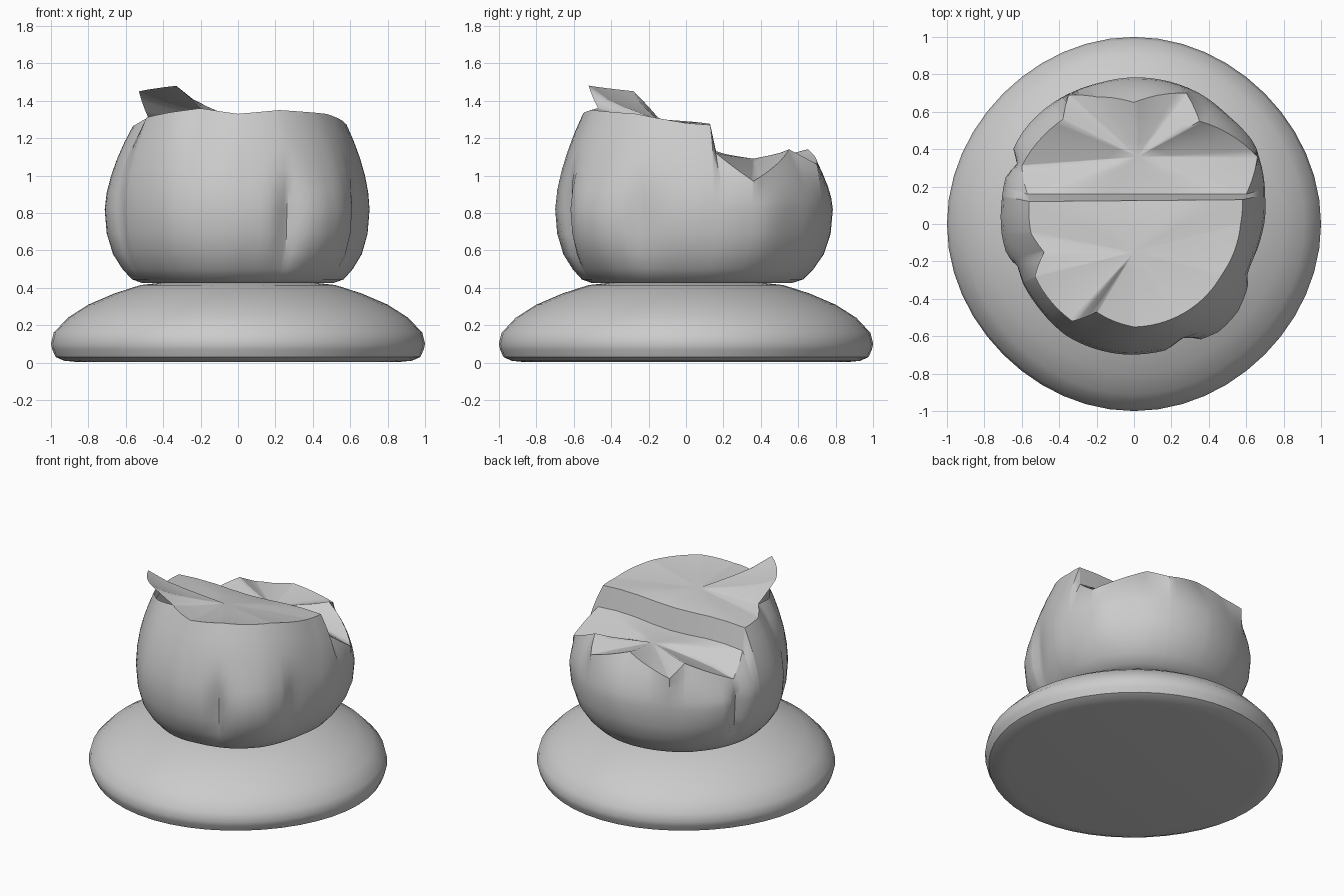
import bpy, bmesh
from math import atan2, hypot, cos, sin, tau
from mathutils import Vector

if "Cube" in bpy.data.objects:
    bpy.data.objects.remove(bpy.data.objects["Cube"])


def finish(bm, name, angle=0.7):
    bmesh.ops.recalc_face_normals(bm, faces=bm.faces)
    me = bpy.data.meshes.new(name)
    bm.to_mesh(me)
    bm.free()
    ob = bpy.data.objects.new(name, me)
    bpy.context.collection.objects.link(ob)
    bpy.ops.object.select_all(action='DESELECT')
    ob.select_set(True)
    bpy.context.view_layer.objects.active = ob
    bpy.ops.object.shade_smooth_by_angle(angle=angle)
    return ob


def loft(bm, rings):
    # skin a stack of closed rings of equal length
    vs = [[bm.verts.new(p) for p in ring] for ring in rings]
    n = len(vs[0])
    for a, b in zip(vs, vs[1:]):
        for i in range(n):
            j = (i + 1) % n
            bm.faces.new((a[i], a[j], b[j], b[i]))
    return vs


def polar(points):
    # (angle, radius, height) table sorted by angle
    return sorted((atan2(p[1], p[0]) % tau, hypot(p[0], p[1]),
                   p[2] if len(p) > 2 else 0.0) for p in points)


def sample(table, a):
    a %= tau
    ext = ([(table[-1][0] - tau,) + table[-1][1:]] + table
           + [(table[0][0] + tau,) + table[0][1:]])
    for p, q in zip(ext, ext[1:]):
        if p[0] <= a <= q[0]:
            t = (a - p[0]) / max(q[0] - p[0], 1e-9)
            return p[1] + (q[1] - p[1]) * t, p[2] + (q[2] - p[2]) * t


# low domed base, slightly out of round
prof = [(.86, .003), (.93, .01), (.975, .03), (.993, .07), (1.0, .10),
        (.985, .16), (.91, .24), (.80, .31), (.66, .37), (.52, .415), (.38, .43)]
bm = bmesh.new()
seg = 48
vs = loft(bm, [[(r * cos(tau * i / seg) * (1 - .012 * sin(tau * i / seg * 2) ** 2),
                 r * sin(tau * i / seg) * (1 - .012 * sin(tau * i / seg * 2) ** 2), z)
                for i in range(seg)] for r, z in prof])
bm.faces.new(vs[0])
bm.faces.new(vs[-1])
finish(bm, "base")

# lobed outline of the body at its widest height
outline = polar([(.70, .02), (.70, .15), (.67, .36), (.65, .43), (.5, .58),
                 (.35, .70), (.2, .76), (0, .785), (-.2, .75), (-.4, .67),
                 (-.58, .52), (-.65, .4), (-.61, .31), (-.68, .27),
                 (-.71, .1), (-.71, -.05), (-.68, -.17), (-.61, -.23),
                 (-.60, -.30), (-.5, -.46), (-.36, -.6), (-.2, -.67),
                 (0, -.70), (.19, -.67), (.25, -.58), (.35, -.62),
                 (.46, -.58), (.56, -.47), (.61, -.33), (.59, -.25),
                 (.65, -.15)])
# torn, uneven upper edge; the flap rises clear of the body at front left
shared = [(.57, .001, 1.28), (.58, .13, 1.27), (.60, .16, 1.12),
          (.66, .36, .97), (.35, .55, 1.14), (.28, .70, 1.06),
          (0, .65, 1.14), (-.2, .68, 1.08), (-.35, .69, 1.05),
          (-.38, .56, 1.12), (-.60, .31, .97), (-.57, .16, 1.11),
          (-.56, .12, 1.26), (-.55, -.05, 1.27), (-.48, -.15, 1.31),
          (-.2, -.47, 1.36), (0, -.55, 1.33), (.22, -.50, 1.35),
          (.47, -.27, 1.33)]
flap = [(-.53, -.28, 1.45), (-.33, -.52, 1.48)]
rim = polar(shared + flap)
body_rim = polar(shared + [(-.49, -.26, 1.31), (-.35, -.43, 1.34)])
angles = sorted({round(a, 4) for a in
                 [tau * i / 90 for i in range(90)] + [p[0] for p in rim]})


def body_ring(f, z, s):
    ring = []
    for a in angles:
        r = sample(outline, a)[0]
        rr, rz = sample(body_rim, a)
        h = .82 + (rz - .82) * s if s else z
        # grooves fade away from the widest height
        soft = sum(sample(outline, a + d * .09)[0] for d in range(-4, 5)) / 9
        w = min(1, abs(h - .76) / .30)
        r = (r + (soft - r) * w) * f
        r += (rr - r) * s ** 1.7
        ring.append((r * cos(a), r * sin(a), h))
    return ring


rings = [body_ring(f, z, 0) for f, z in
         [(.72, .425), (.80, .445), (.87, .50), (.94, .58), (.985, .69), (1, .82)]]
rings += [body_ring(1, 0, s) for s in (.2, .4, .6, .8, 1)]
bm = bmesh.new()
vs = loft(bm, rings)
bm.faces.new(vs[0])
finish(bm, "lobed_body")

# stepped sheet closing the top: high front half, low back half
split = .145
top = []
for a in angles:
    r, z = sample(rim, a)
    top.append(Vector((r * cos(a), r * sin(a), z)))
n = len(top)
back = [p for p in top if p.y > split]
k = next(i for i in range(n) if top[i].y <= split and top[i - 1].y > split)
front = [p for p in (top[(k + i) % n] for i in range(n)) if p.y <= split]


def row(a, b, dip, steps=8):
    # slightly wavy line between two rim points
    return [a.lerp(b, i / steps) + Vector((0, 0, dip * sin(1.5 * tau * i / steps)))
            for i in range(1, steps)]


upper_edge = row(front[-1], front[0], .008)
lower_edge = row(back[-1], back[0], .012)


def fan(bm, pts, centre):
    # rings flattening toward a centre point
    c = Vector(centre)
    rings = [pts]
    for t in (.25, .5, .75):
        ring = [p.lerp(c, t) for p in pts]
        for p, q in zip(ring, pts):
            p.z = q.z + (c.z - q.z) * t ** .7
        rings.append(ring)
    inner = loft(bm, rings)[-1]
    cv = bm.verts.new(c)
    for i in range(len(inner)):
        bm.faces.new((inner[i], inner[(i + 1) % len(inner)], cv))


bm = bmesh.new()
fan(bm, front + upper_edge, (0, -.15, 1.30))
finish(bm, "front_top_sheet", 1.0)
bm = bmesh.new()
fan(bm, back + lower_edge, (.02, .36, 1.09))
finish(bm, "back_top_sheet", 1.0)

# small wall joining the two sheets
bm = bmesh.new()
hi = [bm.verts.new(p) for p in [front[-1]] + upper_edge + [front[0]]]
lo = [bm.verts.new(p) for p in reversed([back[-1]] + lower_edge + [back[0]])]
lo.reverse()
for i in range(len(hi) - 1):
    j = len(lo) - 1 - i
    bm.faces.new((hi[i], hi[i + 1], lo[j - 1], lo[j]))
finish(bm, "top_step")
